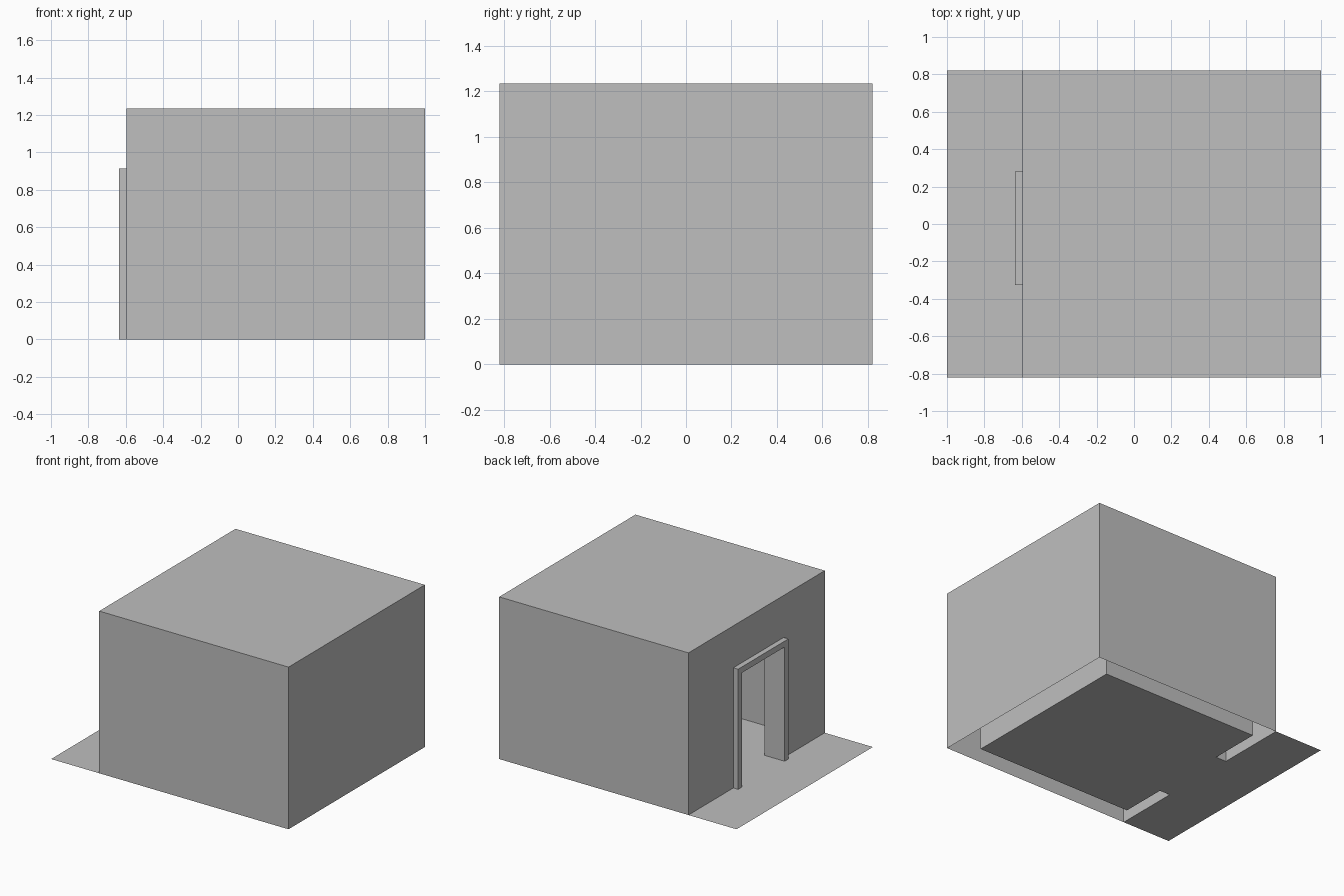
import bpy
from mathutils import Vector

cube = bpy.data.objects.get("Cube")
if cube:
    bpy.data.objects.remove(cube, do_unlink=True)

grey = bpy.data.materials.new("plain_grey")
grey.use_nodes = True
colour = (0.52, 0.52, 0.52, 1)
grey.diffuse_color = colour
grey.node_tree.nodes["Principled BSDF"].inputs["Base Color"].default_value = colour

# Shared dimensions
HALF_Y, HEIGHT = 0.82, 1.235
WALL_X, ROOM_X = -0.595, -0.507
DOOR_Y0, DOOR_Y1, DOOR_TOP = -0.325, 0.28, 0.915
TRIM, LIP = 0.045, 0.04


def make(name, polygons):
    """Build a flat-faced object from lists of corner points."""
    verts, faces = [], []
    for poly in polygons:
        faces.append(range(len(verts), len(verts) + len(poly)))
        verts += [Vector(p) for p in poly]
    mesh = bpy.data.meshes.new(name)
    mesh.from_pydata(verts, [], [list(f) for f in faces])
    mesh.materials.append(grey)
    obj = bpy.data.objects.new(name, mesh)
    bpy.context.collection.objects.link(obj)
    return obj


def shell(x0, x1, y0, y1, top, floor=False):
    """Open-bottomed box with a doorway notched into its -x wall."""
    a, b, c, d = (x0, y0), (x1, y0), (x1, y1), (x0, y1)
    polys = [[(*p, 0), (*q, 0), (*q, top), (*p, top)]
             for p, q in ((a, b), (b, c), (c, d))]
    polys.append([(*p, top) for p in (a, b, c, d)])
    notch = [(y1, 0), (DOOR_Y1, 0), (DOOR_Y1, DOOR_TOP), (DOOR_Y0, DOOR_TOP),
             (DOOR_Y0, 0), (y0, 0), (y0, top), (y1, top)]
    polys.append([(x0, y, z) for y, z in notch])
    if floor:
        polys.append([(*p, 0) for p in (d, c, b, a)])
    return polys


# Outer walls and roof
make("outer_walls", shell(WALL_X, 1, -HALF_Y, HALF_Y, HEIGHT))

# Room inside, facing inward
room = shell(ROOM_X, 0.815, -0.68, 0.675, 1.1, floor=True)
make("room_interior", [p[::-1] for p in room])

# Ground outside, running through the doorway
ground = [(-1, -HALF_Y), (WALL_X, -HALF_Y), (WALL_X, DOOR_Y0), (ROOM_X, DOOR_Y0),
          (ROOM_X, DOOR_Y1), (WALL_X, DOOR_Y1), (WALL_X, HALF_Y), (-1, HALF_Y)]
make("ground", [[(x, y, 0) for x, y in ground]])

# Door frame: an arch profile run through the wall with a lip on both sides
arch = [(DOOR_Y0, 0), (DOOR_Y0, DOOR_TOP), (DOOR_Y1, DOOR_TOP), (DOOR_Y1, 0),
        (DOOR_Y1 - TRIM, 0), (DOOR_Y1 - TRIM, DOOR_TOP - TRIM),
        (DOOR_Y0 + TRIM, DOOR_TOP - TRIM), (DOOR_Y0 + TRIM, 0)]
f0, f1 = WALL_X - LIP, ROOM_X + LIP
sides = [[(f0, *p), (f0, *q), (f1, *q), (f1, *p)]
         for p, q in zip(arch, arch[1:] + arch[:1])]
front = [(f0, *p) for p in arch[::-1]]
back = [(f1, *p) for p in arch]
frame = make("door_frame", sides + [front, back])

# Consistent outward normals on the frame
import bmesh
bm = bmesh.new()
bm.from_mesh(frame.data)
bmesh.ops.remove_doubles(bm, verts=bm.verts, dist=0.0001)
bmesh.ops.recalc_face_normals(bm, faces=bm.faces)
bm.to_mesh(frame.data)
bm.free()
